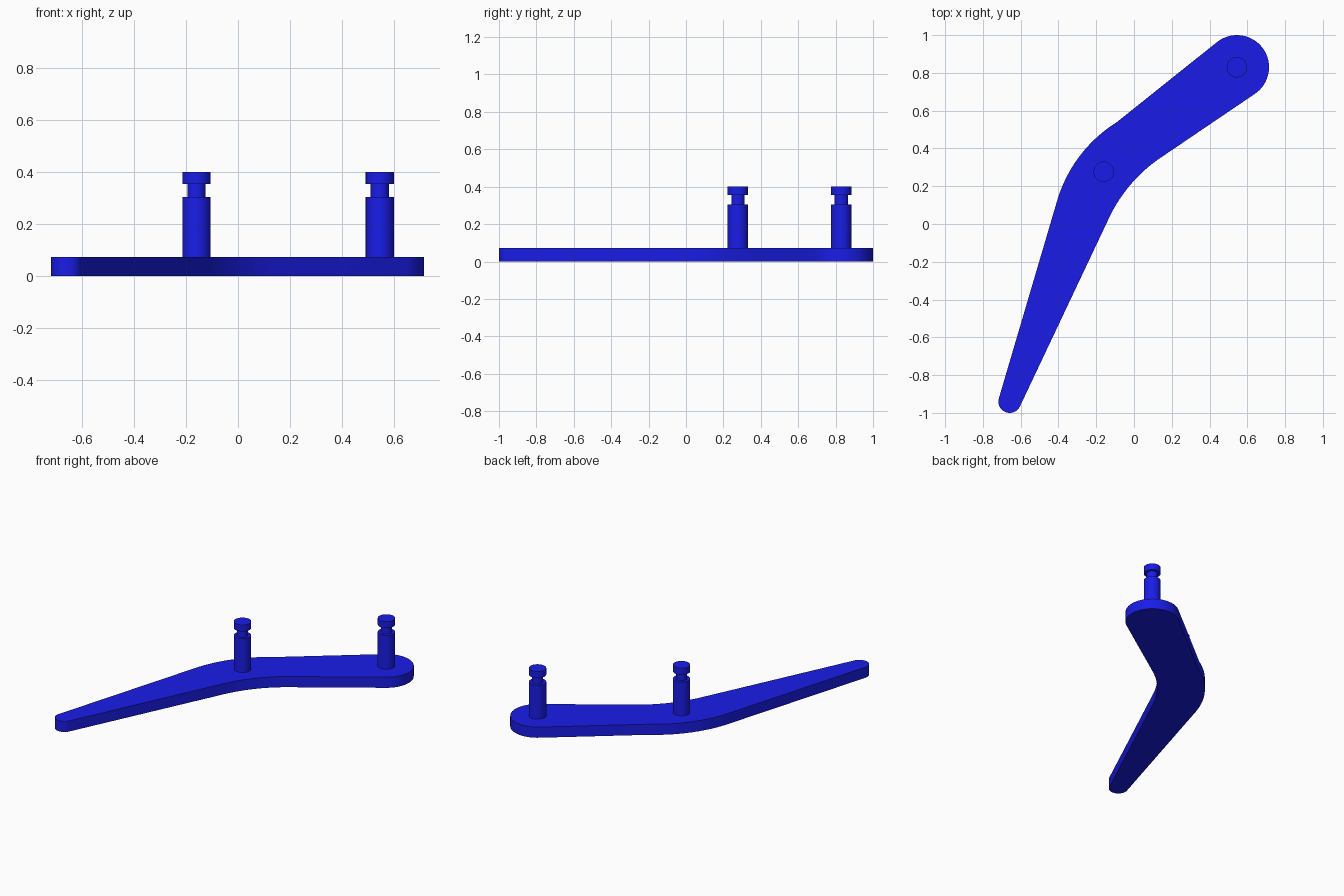
import bpy, bmesh
from math import atan, atan2, cos, sin, pi, radians, hypot
from mathutils import Vector

if "Cube" in bpy.data.objects:
    bpy.data.objects.remove(bpy.data.objects["Cube"])

blue = bpy.data.materials.new("blue")
blue.diffuse_color = (0.01, 0.012, 0.8, 1)
blue.use_nodes = True
blue.node_tree.nodes["Principled BSDF"].inputs["Base Color"].default_value = blue.diffuse_color


def finish(bm, name):
    bmesh.ops.recalc_face_normals(bm, faces=bm.faces)
    mesh = bpy.data.meshes.new(name)
    bm.to_mesh(mesh)
    bm.free()
    ob = bpy.data.objects.new(name, mesh)
    bpy.context.collection.objects.link(ob)
    mesh.materials.append(blue)
    bpy.ops.object.select_all(action='DESELECT')
    ob.select_set(True)
    bpy.context.view_layer.objects.active = ob
    bpy.ops.object.shade_smooth_by_angle(angle=radians(30))
    return ob


def round_end(c, r, a0, a1, n=32):
    angles = [radians(a0 + (a1 - a0) * i / n) for i in range(n + 1)]
    return [(c[0] + r * cos(a), c[1] + r * sin(a)) for a in angles]


def bend(p, q, sagitta, n=20):
    # circular arc from p to q, bulging to the left of the p-q direction
    p, q = Vector(p), Vector(q)
    chord = q - p
    side = Vector((-chord.y, chord.x)).normalized()
    half = 2 * atan(2 * sagitta / chord.length)
    radius = chord.length / 2 / sin(half)
    centre = (p + q) / 2 + side * (sagitta - radius)
    mid = atan2(side.y, side.x)
    return [(centre.x + radius * cos(mid + half * (1 - 2 * i / n)),
             centre.y + radius * sin(mid + half * (1 - 2 * i / n))) for i in range(n + 1)]


# Bent flat arm: wide round end, outer bend, narrow tip, inner bend
WIDE, ELBOW, TIP = (0.545, 0.83), (-0.16, 0.277), (-0.658, -0.94)
T = 0.073
outline = round_end(WIDE, 0.17, -55.5, 129.7)
outline += bend((-0.405, 0.13), (-0.09, 0.54), 0.047)[::-1]
outline += round_end(TIP, 0.06, 163.3, 334.5, 20)
outline += bend((-0.14, 0.015), (0.125, 0.34), 0.028)
bm = bmesh.new()
face = bm.faces.new([bm.verts.new((x, y, 0)) for x, y in outline])
top = bmesh.ops.extrude_face_region(bm, geom=[face], use_keep_orig=True)
bmesh.ops.translate(bm, vec=(0, 0, T),
                    verts=[v for v in top["geom"] if isinstance(v, bmesh.types.BMVert)])
finish(bm, "bent_arm")


# Grooved pins: turned profile of (radius, height)
def pin(name, c, n=32):
    profile = [(0.054, T - 0.01), (0.054, 0.305), (0.035, 0.305),
               (0.035, 0.355), (0.054, 0.355), (0.054, 0.4)]
    bm = bmesh.new()
    rings = [[bm.verts.new((c[0] + r * cos(2 * pi * i / n), c[1] + r * sin(2 * pi * i / n), z))
              for i in range(n)] for r, z in profile]
    for a, b in zip(rings, rings[1:]):
        for i in range(n):
            j = (i + 1) % n
            bm.faces.new((a[i], a[j], b[j], b[i]))
    bm.faces.new(rings[0])
    bm.faces.new(rings[-1])
    finish(bm, name)


pin("end_pin", WIDE)
pin("elbow_pin", ELBOW)
